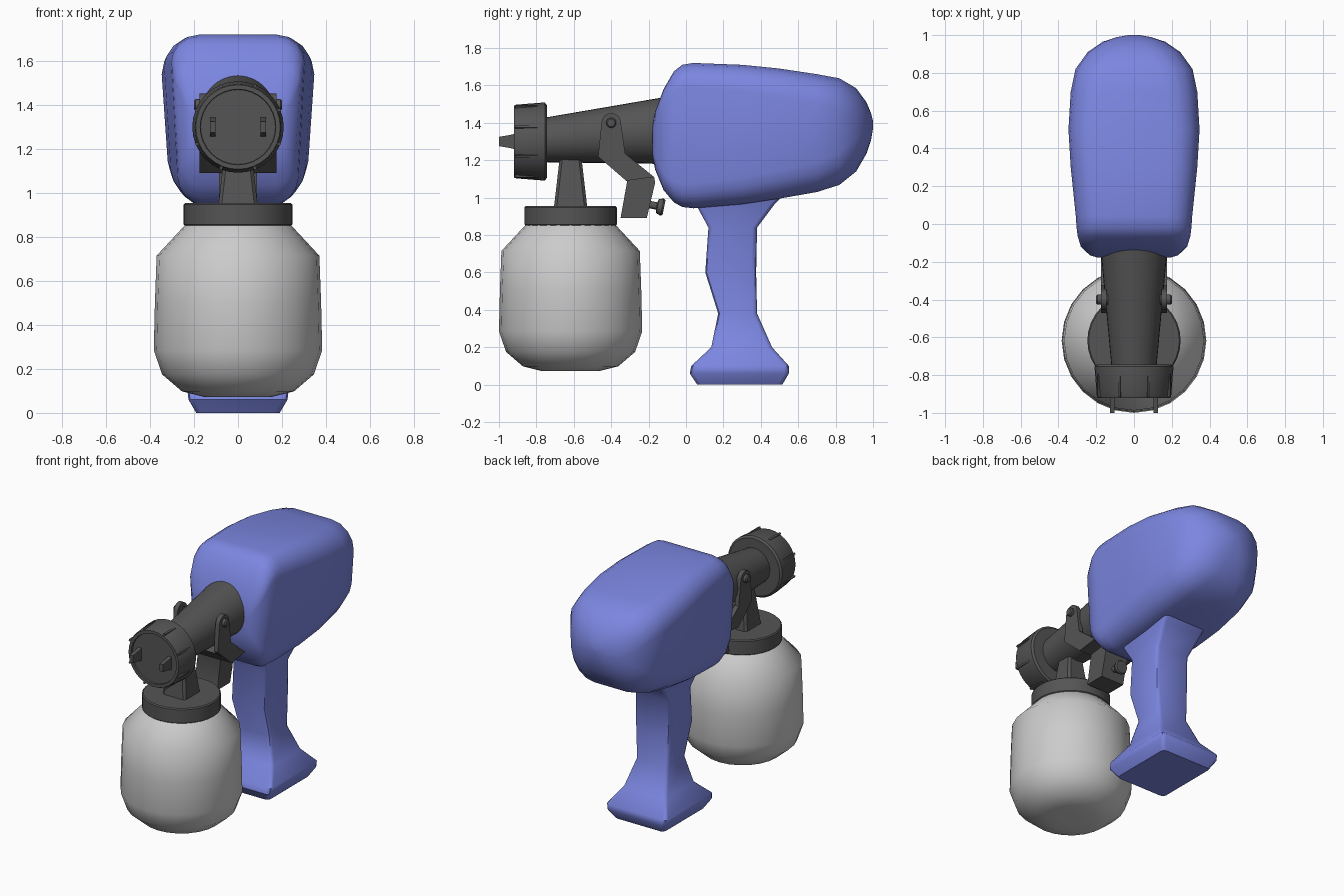
import bpy, bmesh, math
from mathutils import Vector, Matrix

if "Cube" in bpy.data.objects:
    bpy.data.objects.remove(bpy.data.objects["Cube"])


def material(name, color):
    m = bpy.data.materials.new(name)
    m.diffuse_color = (*color, 1)
    m.use_nodes = True
    m.node_tree.nodes["Principled BSDF"].inputs["Base Color"].default_value = m.diffuse_color
    return m


BLUE = material("blue_plastic", (0.2, 0.24, 0.75))
DARK = material("dark_plastic", (0.09, 0.09, 0.09))


def finish(name, bm, mat=None, angle=35, bevel=0):
    bmesh.ops.recalc_face_normals(bm, faces=bm.faces)
    me = bpy.data.meshes.new(name)
    bm.to_mesh(me)
    bm.free()
    ob = bpy.data.objects.new(name, me)
    bpy.context.collection.objects.link(ob)
    if mat:
        me.materials.append(mat)
    if bevel:
        b = ob.modifiers.new("bevel", 'BEVEL')
        b.width, b.segments = bevel, 2
    bpy.ops.object.select_all(action='DESELECT')
    ob.select_set(True)
    bpy.context.view_layer.objects.active = ob
    bpy.ops.object.shade_smooth_by_angle(angle=math.radians(angle))
    return ob


def loft(name, rings, mat=None, angle=35, bevel=0):
    """Skin closed rings of equal length and cap both ends."""
    bm = bmesh.new()
    vs = [[bm.verts.new(p) for p in r] for r in rings]
    n = len(vs[0])
    for a, b in zip(vs, vs[1:]):
        for i in range(n):
            j = (i + 1) % n
            bm.faces.new((a[i], a[j], b[j], b[i]))
    bm.faces.new(vs[0])
    bm.faces.new(vs[-1])
    return finish(name, bm, mat, angle, bevel)


def rounded_rect(w, h, r, seg):
    r = min(r, w * 0.98, h * 0.98)
    pts = []
    for k, (sx, sy) in enumerate([(1, 1), (-1, 1), (-1, -1), (1, -1)]):
        for i in range(seg + 1):
            a = math.pi / 2 * (k + i / seg)
            pts.append((sx * (w - r) + r * math.cos(a), sy * (h - r) + r * math.sin(a)))
    return pts


def lathe(name, profile, origin, axis, sides, mat=None, angle=35):
    """Rings of (radius, distance along axis) around an axis."""
    rot = Vector((0, 0, 1)).rotation_difference(Vector(axis)).to_matrix()
    rings = [[Vector(origin) + rot @ Vector((r * math.cos(2 * math.pi * i / sides),
              r * math.sin(2 * math.pi * i / sides), d)) for i in range(sides)]
             for r, d in profile]
    return loft(name, rings, mat, angle)


def prism(name, poly, x0, x1, mat=DARK, bevel=0):
    """Extrude a (y, z) outline from x0 to x1."""
    return loft(name, [[(x, y, z) for y, z in poly] for x in (x0, x1)], mat, 35, bevel)


# Motor housing: y, half width, bottom, top, corner radius
body = [(-0.178, 0.20, 1.22, 1.39, 0.06), (-0.165, 0.24, 1.15, 1.46, 0.07),
        (-0.12, 0.282, 1.04, 1.58, 0.09), (-0.065, 0.298, 0.975, 1.675, 0.11),
        (-0.02, 0.304, 0.95, 1.71, 0.12), (0.04, 0.308, 0.943, 1.72, 0.13),
        (0.3, 0.335, 0.965, 1.71, 0.14), (0.5, 0.347, 0.995, 1.69, 0.15),
        (0.7, 0.335, 1.03, 1.66, 0.16), (0.82, 0.312, 1.068, 1.638, 0.17),
        (0.91, 0.25, 1.14, 1.585, 0.17), (0.965, 0.17, 1.235, 1.51, 0.13),
        (0.99, 0.09, 1.31, 1.45, 0.07), (1.0, 0.03, 1.37, 1.41, 0.02)]
rings = []
for y, w, z0, z1, r in body:
    ring = []
    for u, v in rounded_rect(w, (z1 - z0) / 2, r, 4):
        z = (z0 + z1) / 2 + v
        taper = 1 - 0.11 * max(0, 1.5 - z) / 0.5    # narrower towards the grip
        ring.append((u * taper, y, z))
    rings.append(ring)
loft("motor_housing", rings, BLUE, 50)

# Handle with flared foot: z, front y, back y, half width
grip = [(0.0, 0.06, 0.515, 0.19), (0.06, 0.02, 0.55, 0.225), (0.1, 0.028, 0.55, 0.23),
        (0.2, 0.135, 0.46, 0.165), (0.38, 0.172, 0.38, 0.12), (0.6, 0.103, 0.375, 0.13),
        (0.84, 0.12, 0.38, 0.13), (0.96, 0.055, 0.47, 0.155), (1.08, 0.03, 0.58, 0.17)]
loft("handle", [[(u, (a + b) / 2 + v, z) for u, v in rounded_rect(w, (b - a) / 2, 0.025, 2)]
                for z, a, b, w in grip], BLUE, 42)

# Tapered barrel, flat along its underside
loft("barrel", [[(r * math.cos(t), y, zc + r * math.sin(t))
                 for t in [2 * math.pi * i / 32 for i in range(32)]]
                for y, r, zc in [(-0.80, 0.115, 1.305), (-0.10, 0.18, 1.36)]], DARK)

# Air cap with recessed front disc, grip ribs and two prongs
lathe("air_cap", [(0.17, 0.012), (0.172, 0.0), (0.192, 0.0), (0.197, 0.012),
                  (0.208, 0.15), (0.208, 0.165), (0.195, 0.176)],
      (0, -0.92, 1.3), (0, 1, 0), 32, DARK)
bm = bmesh.new()
for k in range(8):
    rot = Matrix.Rotation(math.radians(22.5 + 45 * k), 4, 'Y')
    mat = Matrix.Translation((0, -0.855, 1.3)) @ rot @ Matrix.Translation((0, 0, 0.2)) \
        @ Matrix.Diagonal((0.012, 0.12, 0.018, 1))
    bmesh.ops.create_cube(bm, size=1, matrix=mat)
finish("air_cap_ribs", bm, DARK)
for side, s in (("left", -1), ("right", 1)):
    prism("air_cap_prong_" + side, [(-0.90, 1.255), (-0.90, 1.345), (-0.94, 1.335),
          (-1.0, 1.325), (-1.0, 1.275), (-0.94, 1.265)], s * 0.115 - 0.013, s * 0.115 + 0.013)

# Neck, lid and paint container
CY = -0.617
loft("neck", [[(u, CY + v, z) for u, v in rounded_rect(w, w, 0.015, 1)]
              for z, w in [(0.94, 0.09), (1.24, 0.055)]], DARK)
lathe("container_lid", [(0.24, 0.85), (0.247, 0.857), (0.247, 0.948), (0.24, 0.955)],
      (0, CY, 0), (0, 0, 1), 32, DARK)
lathe("paint_container", [(0.06, 0.073), (0.155, 0.073), (0.255, 0.098), (0.345, 0.175),
                          (0.383, 0.285), (0.378, 0.5), (0.37, 0.715), (0.24, 0.855), (0.22, 0.87)],
      (0, CY, 0), (0, 0, 1), 24, None, 60)

# Trigger: side arms with rounded tops and pivot pins
top = [(-0.4 + 0.052 * math.cos(math.pi * i / 8), 1.4 + 0.052 * math.sin(math.pi * i / 8))
       for i in range(9)]
arm = top + [(-0.47, 1.22), (-0.32, 1.09), (-0.17, 1.11), (-0.325, 1.235)]
for side, s in (("left", -1), ("right", 1)):
    prism("trigger_arm_" + side, arm, s * 0.145, s * 0.175)
    lathe("trigger_pin_" + side, [(0.027, 0), (0.027, 0.055), (0.02, 0.062)],
          (s * 0.138, -0.4, 1.4), (s, 0, 0), 16, DARK)

# Trigger cross plate, pull and adjusting screw
prism("trigger_bridge", [(-0.42, 1.18), (-0.32, 1.09), (-0.17, 1.11), (-0.31, 1.22)], -0.15, 0.15)
prism("trigger_pull", [(-0.33, 1.12), (-0.315, 1.085), (-0.35, 0.89), (-0.21, 0.89),
                       (-0.165, 1.08), (-0.17, 1.11)], -0.087, 0.087)
lathe("adjusting_screw", [(0.02, 0), (0.02, 0.085), (0.038, 0.09), (0.047, 0.115), (0.04, 0.125)],
      (0, -0.24, 0.972), (0, 1, -0.2), 16, DARK)
